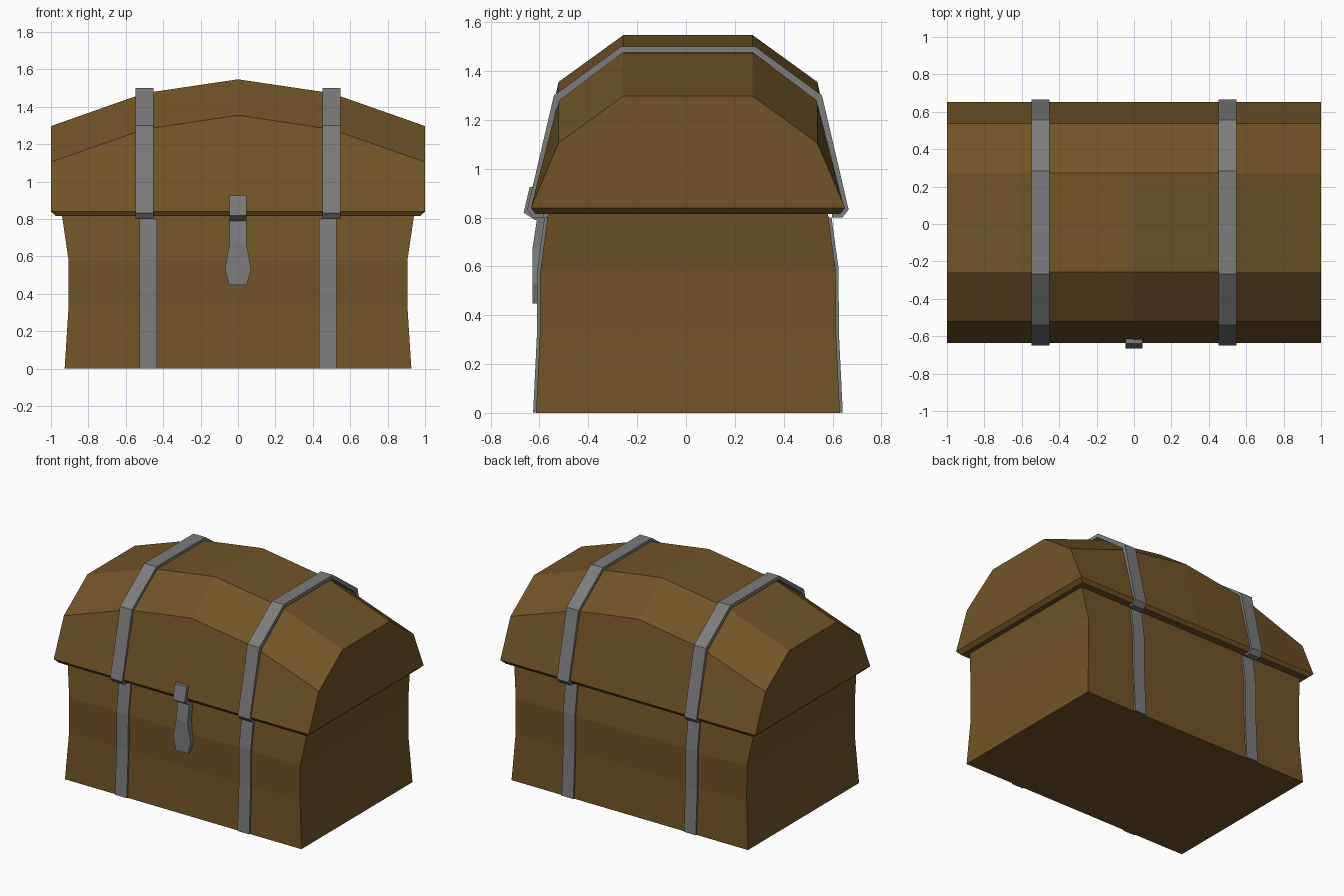
import bpy, bmesh

if "Cube" in bpy.data.objects:
    bpy.data.objects.remove(bpy.data.objects["Cube"])

Y0 = 0.008  # depth offset of the chest, balancing the latch


def material(name, color):
    m = bpy.data.materials.new(name)
    m.use_nodes = True
    m.diffuse_color = color
    m.node_tree.nodes["Principled BSDF"].inputs["Base Color"].default_value = color
    return m


wood = material("brown wood", (0.165, 0.088, 0.02, 1))
iron = material("grey iron", (0.2, 0.2, 0.2, 1))


def loft(name, rings, mat):
    """Closed flat-shaded solid through a list of equal-length point rings."""
    bm = bmesh.new()
    loops = [[bm.verts.new(p) for p in ring] for ring in rings]
    n = len(loops[0])
    for a, b in zip(loops, loops[1:]):
        for i in range(n):
            j = (i + 1) % n
            bm.faces.new((a[i], a[j], b[j], b[i]))
    bm.faces.new(loops[0])
    bm.faces.new(loops[-1])
    bmesh.ops.recalc_face_normals(bm, faces=bm.faces)
    mesh = bpy.data.meshes.new(name)
    bm.to_mesh(mesh)
    bm.free()
    mesh.materials.append(mat)
    obj = bpy.data.objects.new(name, mesh)
    bpy.context.collection.objects.link(obj)
    return obj


def rect(hx, hy, z):
    return [(sx * hx, sy * hy + Y0, z)
            for sx, sy in ((-1, -1), (1, -1), (1, 1), (-1, 1))]


def mirrored(half):
    """Full (y, z) outline from the back half, going back to front."""
    return half + [(-y, z) for y, z in reversed(half)]


def extrude_x(name, outline, x, width, mat):
    return loft(name, [[(x + s * width / 2, y + Y0, z) for y, z in outline]
                       for s in (-1, 1)], mat)


# Body with a pinched waist
loft("body", [rect(0.927, 0.622, 0), rect(0.906, 0.606, 0.33),
              rect(0.906, 0.605, 0.58), rect(0.942, 0.572, 0.825)], wood)

# Lid, lofted along its length and crowned in the middle
rings = []
for x, knee, top in ((-1, 1.105, 1.297), (-0.5, 1.28, 1.473), (0, 1.355, 1.547),
                     (0.5, 1.28, 1.473), (1, 1.105, 1.297)):
    rings.append([(x, y + Y0, z) for y, z in
                  mirrored([(0.643, 0.84), (0.53, knee), (0.265, top)])])
loft("lid", rings, wood)

# Bevelled lip under the lid
loft("lid_lip", [rect(0.973, 0.625, 0.815), rect(1, 0.643, 0.84)], wood)

# Iron straps over the lid and down the body
lid_outer = mirrored([(0.59, 0.8), (0.632, 0.8), (0.658, 0.832), (0.549, 1.3), (0.275, 1.5)])
lid_inner = mirrored([(0.59, 0.82), (0.61, 0.82), (0.63, 0.845), (0.525, 1.28), (0.266, 1.475)])
body_half = [(0.634, 0.002), (0.618, 0.33), (0.617, 0.59), (0.588, 0.8)]
body_inner = [(y - 0.03, z) for y, z in reversed(body_half)]
for side, s in (("left", 1), ("right", -1)):
    extrude_x("lid_strap_" + side, lid_outer + lid_inner[::-1], s * 0.5, 0.094, iron)
    for end, d in (("back", 1), ("front", -1)):
        extrude_x(f"body_strap_{end}_{side}",
                  [(d * y, z) for y, z in body_half + body_inner], s * 0.48, 0.092, iron)

# Hasp wrapping the lid edge at the front
extrude_x("hasp", [(-0.61, 0.925), (-0.648, 0.925), (-0.673, 0.82),
                   (-0.628, 0.79), (-0.575, 0.79), (-0.575, 0.83)], 0, 0.092, iron)

# Latch tongue hanging over the body
loft("latch_tongue",
     [[(-w, front + Y0, z), (w, front + Y0, z), (w, -0.58 + Y0, z), (-w, -0.58 + Y0, z)]
      for w, front, z in ((0.045, -0.618, 0.795), (0.045, -0.637, 0.67),
                          (0.07, -0.637, 0.53), (0.047, -0.637, 0.447))], iron)
